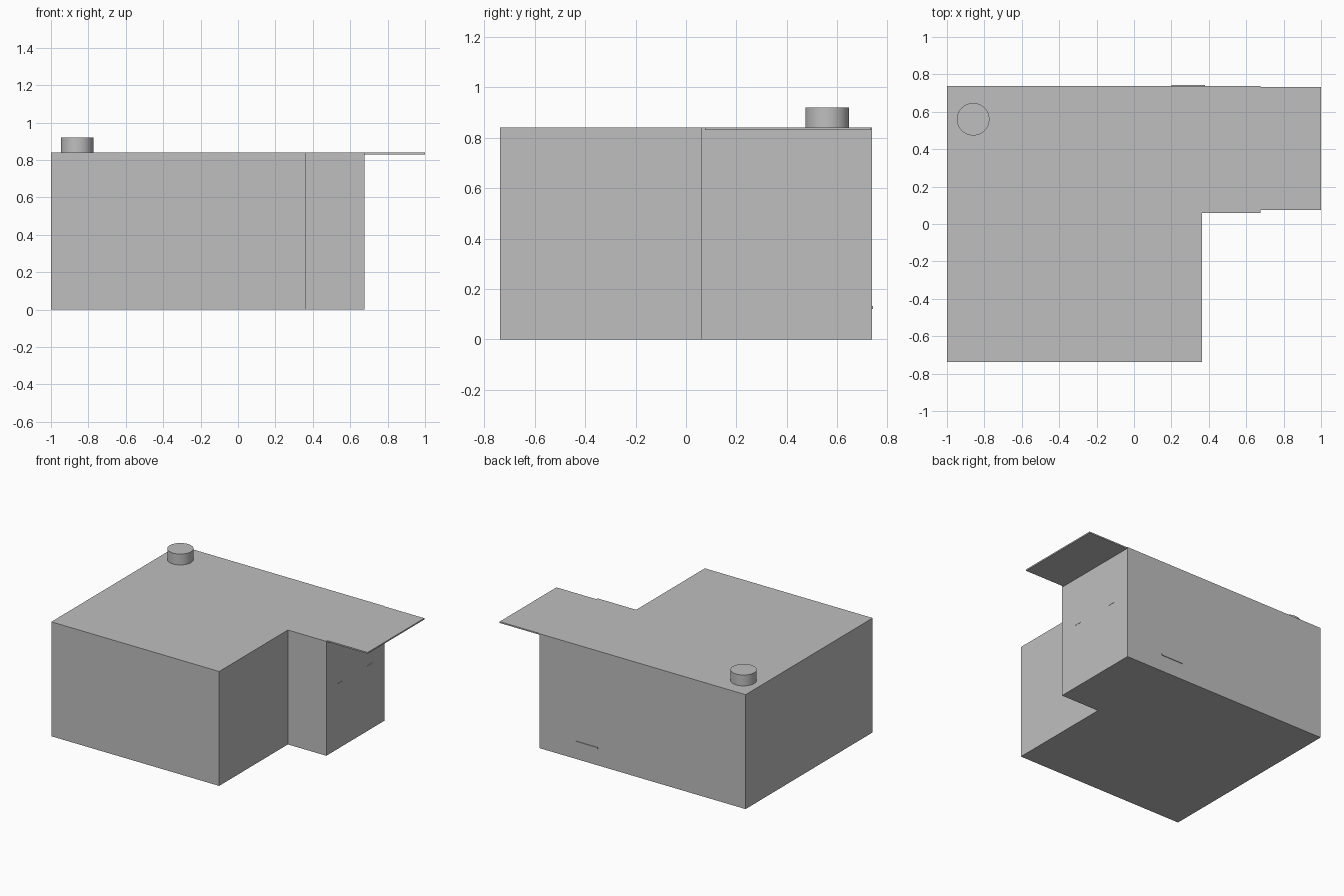
import bpy
import bmesh

cube = bpy.data.objects.get("Cube")
if cube:
    bpy.data.objects.remove(cube, do_unlink=True)

grey = bpy.data.materials.new("light grey")
grey.use_nodes = True
grey.diffuse_color = (0.52, 0.52, 0.52, 1)
grey.node_tree.nodes["Principled BSDF"].inputs["Base Color"].default_value = grey.diffuse_color


def prism(name, outline, bottom, top):
    """Extrude a flat outline from bottom to top."""
    bm = bmesh.new()
    face = bm.faces.new([bm.verts.new((x, y, bottom)) for x, y in outline])
    grown = bmesh.ops.extrude_face_region(bm, geom=[face])["geom"]
    verts = [v for v in grown if isinstance(v, bmesh.types.BMVert)]
    bmesh.ops.translate(bm, verts=verts, vec=(0, 0, top - bottom))
    bmesh.ops.recalc_face_normals(bm, faces=bm.faces)
    mesh = bpy.data.meshes.new(name)
    bm.to_mesh(mesh)
    bm.free()
    mesh.materials.append(grey)
    obj = bpy.data.objects.new(name, mesh)
    bpy.context.collection.objects.link(obj)
    return obj


def box(name, x, y, z):
    return prism(name, [(x[0], y[0]), (x[1], y[0]), (x[1], y[1]), (x[0], y[1])], *z)


# L-shaped house body
BACK, WING = 0.737, 0.675
prism("house_body", [(-1, -0.737), (0.363, -0.737), (0.363, 0.06),
                     (WING, 0.06), (WING, BACK), (-1, BACK)], 0, 0.84)

# Thin roof reaching out over the wing's side
box("porch_roof", (WING - 0.01, 1), (0.075, 0.733), (0.83, 0.84))

# Small ledge low on the back wall
box("back_ledge", (0.2, 0.38), (BACK - 0.005, 0.742), (0.12, 0.132))

# Small handles on the wing's side wall
for name, y in (("front_handle", 0.22), ("rear_handle", 0.57)):
    box(name, (WING - 0.005, WING + 0.002), (y - 0.03, y + 0.03), (0.475, 0.48))

# Round chimney
bpy.ops.mesh.primitive_cylinder_add(vertices=48, radius=0.087, depth=0.09,
                                    location=(-0.86, 0.56, 0.875))
chimney = bpy.context.object
chimney.name = "chimney"
chimney.data.materials.append(grey)
bpy.ops.object.shade_smooth_by_angle()
